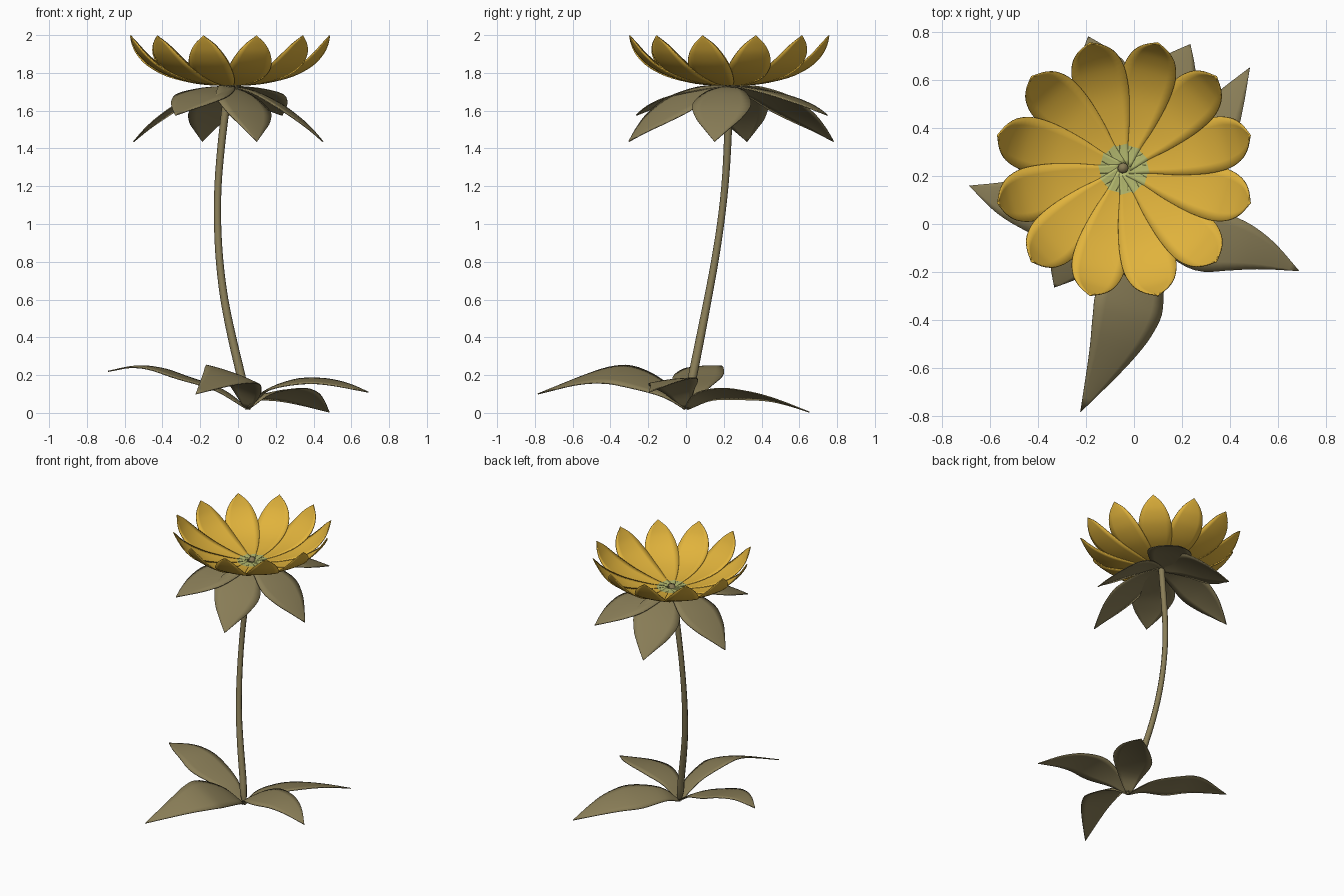
import bpy, bmesh, math
from mathutils import Vector

if "Cube" in bpy.data.objects:
    bpy.data.objects.remove(bpy.data.objects["Cube"])

def material(name, rgb):
    m = bpy.data.materials.new(name)
    m.diffuse_color = (*rgb, 1)
    m.use_nodes = True
    m.node_tree.nodes["Principled BSDF"].inputs["Base Color"].default_value = m.diffuse_color
    return m

YELLOW = material("petal_yellow", (0.75, 0.45, 0.045))
GREEN = material("pale_green_centre", (0.46, 0.49, 0.16))
OLIVE = material("olive_leaf", (0.25, 0.205, 0.095))

CX, CY = -0.042, 0.229          # flower centre

def smooth_path(pts, steps):
    """Catmull-Rom through points of any dimension."""
    p = [tuple(2 * a - b for a, b in zip(pts[0], pts[1]))] + list(pts)
    p.append(tuple(2 * a - b for a, b in zip(pts[-1], pts[-2])))
    out = []
    for i in range(1, len(p) - 2):
        for s in range(steps):
            t = s / steps
            out.append(tuple(
                0.5 * (2 * b + (c - a) * t + (2 * a - 5 * b + 4 * c - d) * t * t
                       + (3 * b - a - 3 * c + d) * t ** 3)
                for a, b, c, d in zip(p[i - 1], p[i], p[i + 1], p[i + 2])))
    out.append(tuple(pts[-1]))
    return out

def finish(name, bm, mats):
    me = bpy.data.meshes.new(name)
    bm.to_mesh(me)
    bm.free()
    for m in mats:
        me.materials.append(m)
    ob = bpy.data.objects.new(name, me)
    bpy.context.collection.objects.link(ob)
    for f in me.polygons:
        f.use_smooth = True
    return ob

def blade(name, pts, mats, tilt=0, cup=0.0, across=6, steps=4, thick=0.006):
    """Leaf-like sheet along (x, y, z, half width) points."""
    path = smooth_path(pts, steps)
    bm = bmesh.new()
    rows = []
    for i, q in enumerate(path):
        a, b = path[max(i - 1, 0)], path[min(i + 1, len(path) - 1)]
        t = (Vector(b[:3]) - Vector(a[:3])).normalized()
        side = t.cross(Vector((0, 0, 1))).normalized()
        n = side.cross(t)
        c, s = math.cos(math.radians(tilt)), math.sin(math.radians(tilt))
        side, n = side * c + n * s, n * c - side * s
        w = max(q[3], 0.0)
        row = []
        for k in range(across + 1):
            u = 2 * k / across - 1
            row.append(bm.verts.new(Vector(q[:3]) + side * (u * w) + n * (cup * w * u * u)))
        rows.append(row)
    for r0, r1 in zip(rows, rows[1:]):
        for k in range(across):
            bm.faces.new((r0[k], r0[k + 1], r1[k + 1], r1[k]))
    bmesh.ops.remove_doubles(bm, verts=bm.verts, dist=0.0005)
    bmesh.ops.recalc_face_normals(bm, faces=bm.faces)
    # pale centre on petal bases
    if len(mats) > 1:
        for f in bm.faces:
            m = f.calc_center_median()
            f.material_index = int(math.hypot(m.x - CX, m.y - CY) < 0.1)
    ob = finish(name, bm, mats)
    mod = ob.modifiers.new("thickness", "SOLIDIFY")
    mod.thickness = thick
    mod.offset = 0
    return ob

def radial(profile, deg, scale=1.0):
    """Turn (radius, z, half width) into points around the flower centre."""
    a = math.radians(deg)
    return [(CX + r * scale * math.cos(a), CY + r * scale * math.sin(a), z, w)
            for r, z, w in profile]

# Twelve cupped petals
petal = [(0.015, 1.735, 0.025), (0.1, 1.737, 0.045), (0.2, 1.75, 0.078),
         (0.32, 1.782, 0.106), (0.42, 1.835, 0.112), (0.485, 1.895, 0.092),
         (0.522, 1.95, 0.055), (0.546, 1.998, 0.0)]
for i in range(12):
    blade(f"petal_{i + 1}", radial(petal, 15 + 30 * i), [YELLOW, GREEN], tilt=2, cup=0.06)

# Six sepals under the flower: four drooping, two flatter
droop = [(0, 1.728, 0.03), (0.13, 1.705, 0.105), (0.27, 1.642, 0.157),
         (0.38, 1.57, 0.125), (0.46, 1.505, 0.066), (0.53, 1.436, 0.0)]
flat = [(0, 1.73, 0.03), (0.14, 1.718, 0.105), (0.3, 1.69, 0.15),
        (0.42, 1.652, 0.12), (0.51, 1.615, 0.065), (0.59, 1.575, 0.0)]
for i, (prof, deg, sc, tilt) in enumerate([
        (droop, 105, 1.08, 15), (droop, 169.5, 0.98, 0), (flat, 239.5, 0.97, 3),
        (droop, 285, 1.04, 15), (droop, 351, 0.94, 0), (flat, 62, 1.0, 3)]):
    blade(f"sepal_{i + 1}", radial(prof, deg, sc), [OLIVE], tilt=tilt, cup=-0.06)

# Four arching leaves at the foot
blade("leaf_left", [(0.05, 0, 0.022, 0.015), (-0.1, 0.03, 0.125, 0.085), (-0.3, 0.06, 0.195, 0.135),
                    (-0.43, 0.085, 0.237, 0.115), (-0.55, 0.11, 0.247, 0.07),
                    (-0.688, 0.16, 0.22, 0)], [OLIVE], tilt=3, cup=-0.05)
blade("leaf_front", [(0.05, 0, 0.022, 0.015), (0.04, -0.12, 0.125, 0.09), (-0.01, -0.3, 0.2, 0.15),
                     (-0.045, -0.42, 0.21, 0.138), (-0.105, -0.56, 0.18, 0.09),
                     (-0.224, -0.785, 0.1, 0)], [OLIVE], tilt=19, cup=-0.06)
blade("leaf_right", [(0.05, 0, 0.022, 0.015), (0.14, -0.035, 0.115, 0.08), (0.27, -0.065, 0.165, 0.13),
                     (0.41, -0.085, 0.175, 0.113), (0.54, -0.125, 0.155, 0.07),
                     (0.69, -0.196, 0.11, 0)], [OLIVE], tilt=-7, cup=-0.05)
blade("leaf_back", [(0.05, 0, 0.022, 0.015), (0.12, 0.1, 0.092, 0.08), (0.23, 0.26, 0.11, 0.135),
                    (0.32, 0.39, 0.095, 0.113), (0.395, 0.51, 0.06, 0.068),
                    (0.484, 0.653, 0.004, 0)], [OLIVE], tilt=13, cup=-0.08)

# Curved stem, (x, y, z, radius)
stem_path = smooth_path([
    (0.055, 0.0, 0.02, 0.012), (0.035, 0.015, 0.1, 0.024), (0.015, 0.036, 0.2, 0.024),
    (-0.032, 0.076, 0.4, 0.023), (-0.072, 0.115, 0.6, 0.021), (-0.097, 0.152, 0.8, 0.02),
    (-0.108, 0.183, 1.0, 0.019),
    (-0.106, 0.206, 1.2, 0.019), (-0.09, 0.219, 1.4, 0.02), (-0.067, 0.226, 1.6, 0.021),
    (-0.045, 0.234, 1.76, 0.022)], 3)
bm = bmesh.new()
rings = [[bm.verts.new((x + r * math.cos(k * math.pi / 4), y + r * math.sin(k * math.pi / 4), z))
          for k in range(8)] for x, y, z, r in stem_path]
for a, b in zip(rings, rings[1:]):
    for k in range(8):
        bm.faces.new((a[k], a[(k + 1) % 8], b[(k + 1) % 8], b[k]))
bm.faces.new(rings[0][::-1])
bm.faces.new(rings[-1])
finish("stem", bm, [OLIVE])
